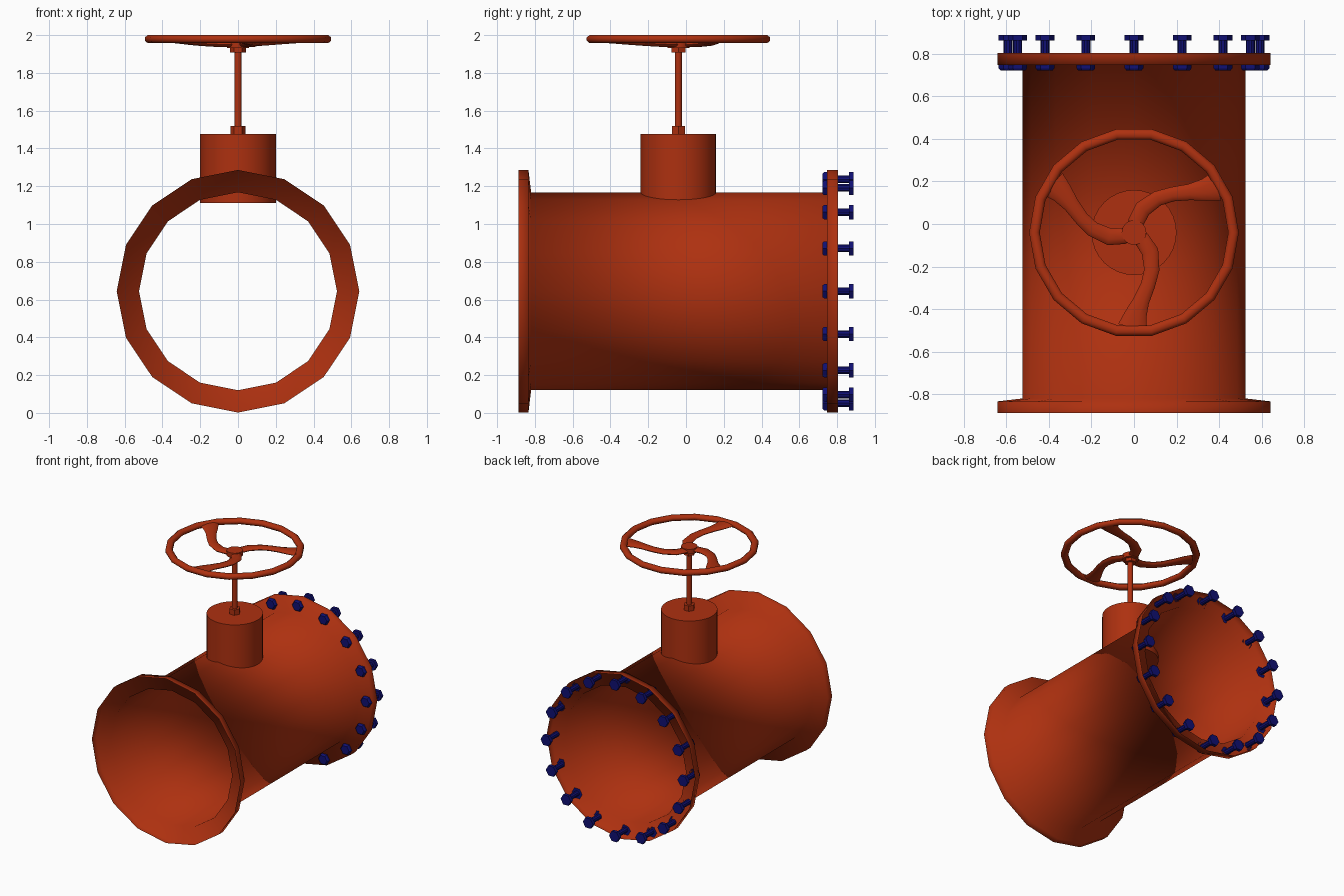
import bpy, bmesh
from math import sin, cos, pi, radians
from mathutils import Vector, Matrix

cube = bpy.data.objects.get("Cube")
if cube:
    bpy.data.objects.remove(cube, do_unlink=True)


def make_material(name, rgb):
    mat = bpy.data.materials.new(name)
    mat.use_nodes = True
    mat.diffuse_color = (*rgb, 1)
    mat.node_tree.nodes["Principled BSDF"].inputs["Base Color"].default_value = (*rgb, 1)
    return mat


RED = make_material("rust_red", (0.42, 0.03, 0.005))
BLUE = make_material("bolt_blue", (0.005, 0.005, 0.17))
AXIS_Z = 0.644      # height of the pipe axis
STEM_Y = -0.04      # stem position along the pipe


def finish(name, bm, mat, angle=40):
    """Turn a bmesh into a shaded object."""
    bmesh.ops.recalc_face_normals(bm, faces=bm.faces)
    mesh = bpy.data.meshes.new(name)
    bm.to_mesh(mesh)
    bm.free()
    mesh.materials.append(mat)
    obj = bpy.data.objects.new(name, mesh)
    bpy.context.collection.objects.link(obj)
    bpy.ops.object.select_all(action='DESELECT')
    obj.select_set(True)
    bpy.context.view_layer.objects.active = obj
    if angle >= 180:
        bpy.ops.object.shade_smooth()
    else:
        bpy.ops.object.shade_smooth_by_angle(angle=radians(angle))
    return obj


def loft(bm, rings, cap=False):
    """Skin a list of closed point rings."""
    loops = [[bm.verts.new(p) for p in ring] for ring in rings]
    for a, b in zip(loops, loops[1:]):
        for i in range(len(a)):
            j = (i + 1) % len(a)
            bm.faces.new((a[i], a[j], b[j], b[i]))
    if cap:
        bm.faces.new(loops[0])
        bm.faces.new(loops[-1])


def ring(radius, h, sides):
    return [Vector((radius * cos(2 * pi * i / sides), radius * sin(2 * pi * i / sides), h))
            for i in range(sides)]


def upright(name, profile, sides, angle=40):
    """Capped turned part on the stem axis, profile of (radius, z)."""
    bm = bmesh.new()
    loft(bm, [ring(r, z, sides) for r, z in profile], cap=True)
    obj = finish(name, bm, RED, angle)
    obj.location.y = STEM_Y
    return obj


# Open pipe with a flared cup flange on both ends, one thin shell
LIE_DOWN = Matrix.Translation((0, 0, AXIS_Z)) @ Matrix.Rotation(-pi / 2, 4, 'X')
bm = bmesh.new()
shell = [(0.642, -0.888), (0.642, -0.834), (0.524, -0.82),
         (0.524, 0.747), (0.642, 0.747), (0.642, 0.805)]
loft(bm, [ring(r, y, 16) for r, y in shell])
bm.transform(LIE_DOWN)
finish("pipe_body", bm, RED, 180)

# Flange bolts: nut, shank and hexagonal head
for k in range(16):
    bm = bmesh.new()
    loft(bm, [ring(0.036, 0.722, 6), ring(0.044, 0.732, 6), ring(0.044, 0.747, 6)], cap=True)
    loft(bm, [ring(0.021, 0.74, 10), ring(0.021, 0.87, 10)], cap=True)
    loft(bm, [ring(0.044, 0.862, 6), ring(0.044, 0.888, 6)], cap=True)
    a = 2 * pi * k / 16
    bm.transform(LIE_DOWN @ Matrix.Translation((0.592 * cos(a), 0.592 * sin(a), 0)))
    finish(f"flange_bolt_{k + 1}", bm, BLUE, 30)

# Neck, stem and nuts
upright("valve_neck", [(0.2, 1.11), (0.2, 1.476)], 32)
upright("stem_base_nut", [(0.04, 1.47), (0.04, 1.518)], 6, 30)
upright("stem", [(0.019, 1.5), (0.019, 1.94)], 12)
upright("wheel_nut", [(0.042, 1.908), (0.042, 1.94)], 6, 30)
upright("wheel_hub", [(0.058, 1.932), (0.058, 1.97)], 24)

# Handwheel rim
bm = bmesh.new()
section = [(0.468 + 0.027 * cos(2 * pi * i / 8 + pi / 8), 1.979 + 0.0225 * sin(2 * pi * i / 8 + pi / 8))
           for i in range(8)]
section.append(section[0])
loft(bm, [ring(r, z, 18) for r, z in section])
bmesh.ops.remove_doubles(bm, verts=bm.verts, dist=0.0001)
rim = finish("wheel_rim", bm, RED, 50)
rim.location.y = STEM_Y

# Three S-curved spokes: x, y, z and half width along the path
path = [(0.0, 0.0, 1.95, 0.03), (0.01, 0.05, 1.95, 0.038), (0.04, 0.11, 1.952, 0.04),
        (0.11, 0.16, 1.957, 0.036), (0.18, 0.18, 1.962, 0.034), (0.26, 0.19, 1.968, 0.038),
        (0.33, 0.2, 1.973, 0.052), (0.39, 0.218, 1.977, 0.07)]
centres = [Vector(p[:3]) for p in path]
rings = []
for i, c in enumerate(centres):
    along = centres[min(i + 1, len(path) - 1)] - centres[max(i - 1, 0)]
    side = Vector((-along.y, along.x, 0)).normalized()
    rings.append([c + side * path[i][3] * cos(2 * pi * k / 10)
                  + Vector((0, 0, 0.015 * sin(2 * pi * k / 10))) for k in range(10)])
for s in range(3):
    bm = bmesh.new()
    loft(bm, rings, cap=True)
    spoke = finish(f"wheel_spoke_{s + 1}", bm, RED, 60)
    spoke.location.y = STEM_Y
    spoke.rotation_euler.z = 2 * pi * s / 3
